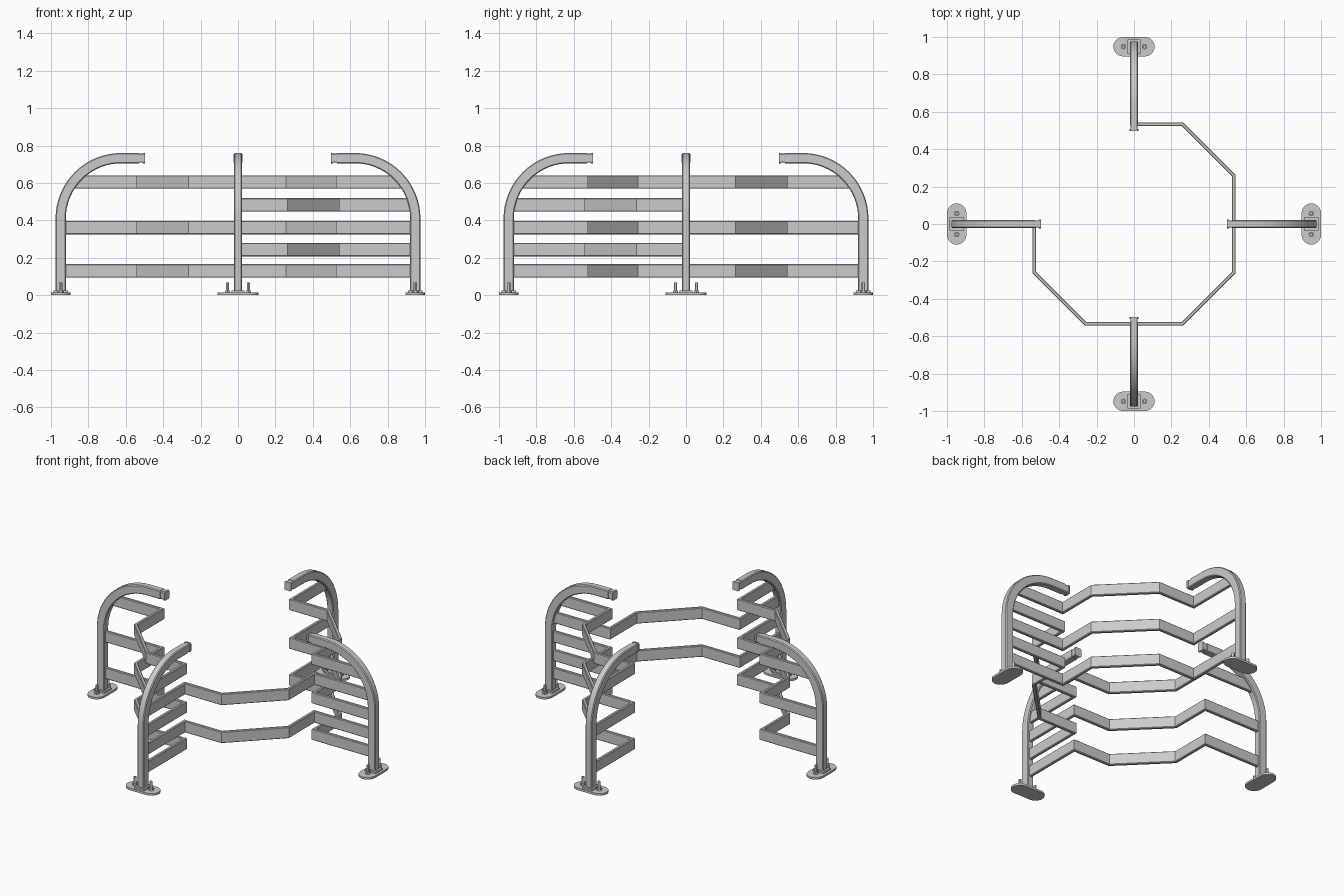
import bpy, bmesh, math
from mathutils import Matrix, Vector

old = bpy.data.objects.get("Cube")
if old:
    bpy.data.objects.remove(old, do_unlink=True)

steel = bpy.data.materials.new("light_grey_steel")
steel.use_nodes = True
GREY = (0.6, 0.6, 0.6, 1)
steel.diffuse_color = GREY
steel.node_tree.nodes["Principled BSDF"].inputs["Base Color"].default_value = GREY


def finish(name, bm, turn):
    """Turn the part about z, make it an object and shade it."""
    bmesh.ops.recalc_face_normals(bm, faces=bm.faces)
    bm.transform(Matrix.Rotation(turn, 4, "Z"))
    mesh = bpy.data.meshes.new(name)
    bm.to_mesh(mesh)
    bm.free()
    mesh.materials.append(steel)
    ob = bpy.data.objects.new(name, mesh)
    bpy.context.collection.objects.link(ob)
    bpy.ops.object.select_all(action="DESELECT")
    ob.select_set(True)
    bpy.context.view_layer.objects.active = ob
    bpy.ops.object.shade_smooth_by_angle(angle=math.radians(30))
    return ob


def sweep(name, path, width, depth, chamfer, place, turn):
    """Mitred chamfered bar along a flat path; place maps (u, v, n) to space."""
    a, b, c = width / 2, depth / 2, chamfer
    section = [(a, b - c), (a - c, b), (c - a, b), (-a, b - c),
               (-a, c - b), (c - a, -b), (a - c, -b), (a, c - b)]
    pts = [Vector(p) for p in path]
    bm = bmesh.new()
    rings = []
    for i, p in enumerate(pts):
        before = (p - pts[i - 1]).normalized() if i else None
        after = (pts[i + 1] - p).normalized() if i < len(pts) - 1 else None
        d1, d2 = before or after, after or before
        n1, n2 = Vector((-d1.y, d1.x)), Vector((-d2.y, d2.x))
        miter = (n1 + n2) / (1 + n1.dot(n2))
        rings.append([bm.verts.new(place(*(p + miter * s), n)) for s, n in section])
    count = len(section)
    for r, q in zip(rings, rings[1:]):
        for j in range(count):
            k = (j + 1) % count
            bm.faces.new((r[j], r[k], q[k], q[j]))
    bm.faces.new(rings[0])
    bm.faces.new(rings[-1])
    return finish(name, bm, turn)


def prism(name, outline, z0, z1, turn):
    """Extrude a plan outline between two heights."""
    bm = bmesh.new()
    face = bm.faces.new([bm.verts.new((x, y, z0)) for x, y in outline])
    top = bmesh.ops.extrude_face_region(bm, geom=[face])["geom"]
    for v in top:
        if isinstance(v, bmesh.types.BMVert):
            v.co.z = z1
    return finish(name, bm, turn)


def ring(x, y, radius, sides):
    return [(x + radius * math.cos(math.tau * i / sides),
             y + radius * math.sin(math.tau * i / sides)) for i in range(sides)]


def upright(u, v, n):
    return Vector((u, n, v))


FOOT = 0.948      # distance of each post from the centre
BEND = 0.3225     # centre-line radius of the arch
TOP = 0.7325

# Arch path: post, quarter bend, short level arm
arch = [(FOOT, 0.012)]
for i in range(17):
    t = math.pi / 2 * i / 16
    arch.append((FOOT - BEND + BEND * math.cos(t), TOP - BEND + BEND * math.sin(t)))
arch.append((0.53, TOP))

# Stadium outline of the foot plate
plate = []
for i in range(26):
    t = math.pi * (i % 13) / 12 + (math.pi if i > 12 else 0)
    side = 0.058 if i < 13 else -0.058
    plate.append((FOOT + 0.052 * math.cos(t), side + 0.052 * math.sin(t)))

collar = [(FOOT + sx * 0.038, sy * 0.034) for sx, sy in ((1, 1), (-1, 1), (-1, -1), (1, -1))]

for k, where in enumerate(("left", "back", "right", "front")):
    turn = k * math.pi / 2
    # Bent post with its end plug
    sweep(where + "_arch_post", arch, 0.055, 0.044, 0.005, upright, turn)
    sweep(where + "_plug_neck", [(0.535, TOP), (0.503, TOP)], 0.049, 0.038, 0.004, upright, turn)
    sweep(where + "_plug_cap", [(0.507, TOP), (0.497, TOP)], 0.055, 0.046, 0.005, upright, turn)
    # Foot plate, collar and bolts
    prism(where + "_foot_plate", plate, 0, 0.013, turn)
    prism(where + "_foot_collar", collar, 0.012, 0.024, turn)
    for side, label in ((1, "_a"), (-1, "_b")):
        y = side * 0.056
        prism(where + "_nut" + label, ring(FOOT, y, 0.016, 6), 0.012, 0.026, turn)
        prism(where + "_bolt" + label, ring(FOOT, y, 0.009, 12), 0.012, 0.067, turn)

# Zigzag rails between neighbouring posts; the back right side stays open
MID, CORNER = 0.533, 0.26
HIGH = (0.605, 0.361, 0.13)
LOW = (0.483, 0.243)
for where, k, heights in (("back_left", 0, HIGH), ("front_right", 2, HIGH), ("front_left", 3, LOW)):
    for i, z in enumerate(heights):
        end = 0.885 if z > 0.55 else 0.935
        path = [(end, 0), (MID, 0), (MID, CORNER), (CORNER, MID), (0, MID), (0, end)]
        sweep(f"{where}_rail_{i + 1}", path, 0.02, 0.072, 0.004,
              lambda u, v, n, z=z: Vector((u, v, z + n)), k * math.pi / 2)
